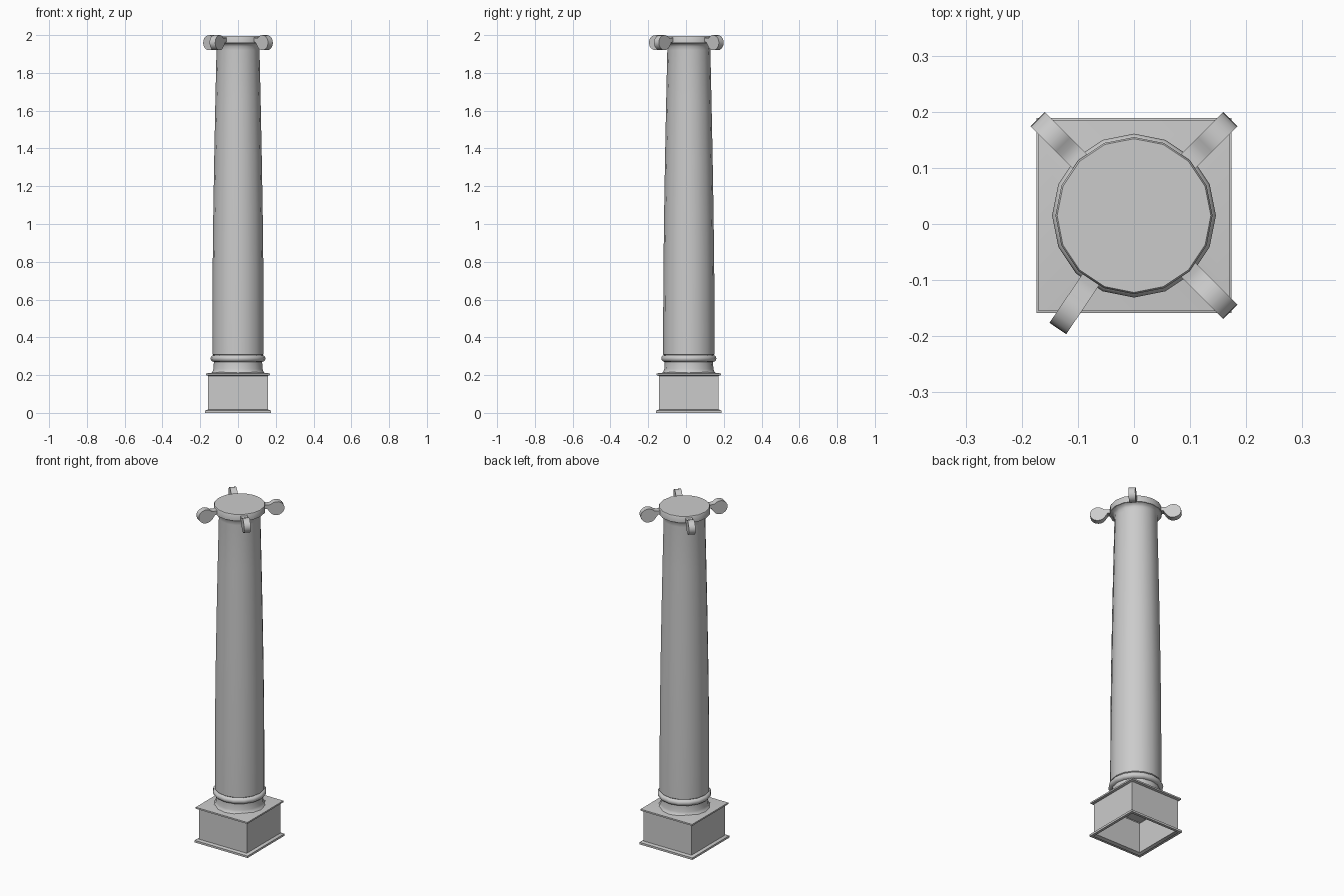
import bpy, bmesh
from math import sin, cos, pi, radians
from mathutils import Matrix

if "Cube" in bpy.data.objects:
    bpy.data.objects.remove(bpy.data.objects["Cube"])

CY = 0.015  # column axis sits slightly behind the origin


def finish(bm, name, angle=35):
    bmesh.ops.recalc_face_normals(bm, faces=bm.faces)
    me = bpy.data.meshes.new(name)
    bm.to_mesh(me)
    bm.free()
    ob = bpy.data.objects.new(name, me)
    bpy.context.collection.objects.link(ob)
    bpy.ops.object.select_all(action='DESELECT')
    ob.select_set(True)
    bpy.context.view_layer.objects.active = ob
    bpy.ops.object.shade_smooth_by_angle(angle=radians(angle))
    return ob


def lathe(name, profile, sides, start=0.0, scale=1.0, cap_top=False):
    """Sweep a (radius, z) profile around the column axis."""
    bm = bmesh.new()
    rings = []
    for r, z in profile:
        rings.append([bm.verts.new((r * scale * cos(start + 2 * pi * i / sides),
                                    CY + r * scale * sin(start + 2 * pi * i / sides), z))
                      for i in range(sides)])
    for a, b in zip(rings, rings[1:]):
        for i in range(sides):
            j = (i + 1) % sides
            bm.faces.new((a[i], a[j], b[j], b[i]))
    if cap_top:
        bm.faces.new(rings[-1])
    return finish(bm, name)


# Square plinth, hollow and open underneath
lathe("plinth", [(0.158, 0.0), (0.174, 0.0), (0.174, 0.012), (0.158, 0.018),
                 (0.158, 0.196), (0.170, 0.200), (0.170, 0.209), (0.10, 0.217)],
      4, pi / 4, 2 ** 0.5)

# Round foot with torus ring
torus = [(0.128 + 0.018 * cos(t), 0.288 + 0.018 * sin(t))
         for t in [radians(a) for a in (-90, -60, -30, 0, 30, 60, 90)]]
lathe("foot_ring", [(0.142, 0.211), (0.134, 0.220), (0.130, 0.232), (0.128, 0.268)] + torus, 16)

# Tapered shaft with gentle swelling, flaring into the neck
lathe("shaft", [(0.128, 0.304), (0.136, 0.31), (0.136, 0.45), (0.1345, 0.75), (0.131, 1.05),
                (0.126, 1.35), (0.120, 1.65), (0.114, 1.92), (0.115, 1.94),
                (0.122, 1.952), (0.132, 1.957)], 16)

# Capital disc
lathe("capital_disc", [(0.11, 1.957), (0.140, 1.957), (0.140, 1.990), (0.137, 1.995)],
      16, cap_top=True)


# Corner scrolls: thin neck ending in a rounded bulb
def scroll(name, angle):
    outline = [(0.12, 1.964), (0.12, 1.990), (0.148, 1.984)]
    for k in range(15):
        t = radians(140 - k * 340 / 14 * 0.86)
        outline.append((0.200 + 0.043 * cos(t), 1.960 + 0.040 * sin(t)))
    outline.append((0.148, 1.962))
    bm = bmesh.new()
    face = bm.faces.new([bm.verts.new((r, -0.018, z)) for r, z in outline])
    ext = bmesh.ops.extrude_face_region(bm, geom=[face])
    moved = [v for v in ext["geom"] if isinstance(v, bmesh.types.BMVert)]
    bmesh.ops.translate(bm, verts=moved, vec=(0, 0.036, 0))
    bm.transform(Matrix.Translation((0, CY, 0)) @ Matrix.Rotation(radians(angle), 4, 'Z'))
    return finish(bm, name)


for label, angle in (("back_right", 45), ("back_left", 135),
                     ("front_left", 236), ("front_right", 315)):
    scroll("scroll_" + label, angle)
